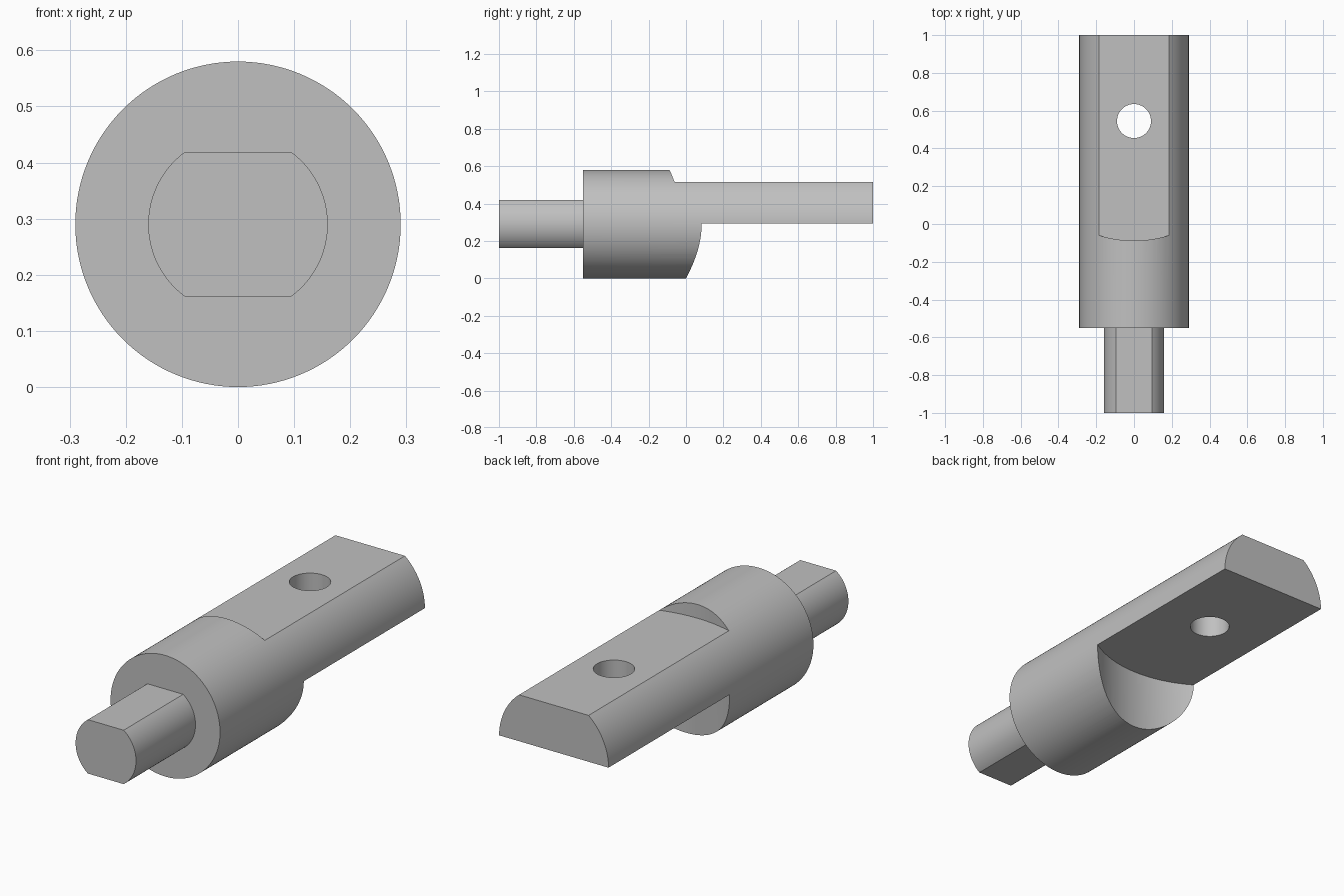
import bpy, bmesh
from math import sin, cos, pi, asin, radians
from mathutils import Vector

default = bpy.data.objects.get("Cube")
if default:
    bpy.data.objects.remove(default, do_unlink=True)

STEEL = (0.53, 0.53, 0.53, 1.0)
steel = bpy.data.materials.new("grey steel")
steel.use_nodes = True
steel.diffuse_color = STEEL
steel.node_tree.nodes["Principled BSDF"].inputs["Base Color"].default_value = STEEL

R = 0.29          # body radius, also the height of its axis
PIN_Y = 0.545     # centre of the pin hole


def arc(radius, start, end, steps):
    return [(radius * cos(start + (end - start) * i / steps),
             radius * sin(start + (end - start) * i / steps)) for i in range(steps + 1)]


def circle(radius, steps):
    return arc(radius, 0, 2 * pi, steps)[:-1]


def prism(name, points, depth):
    """Extrude a closed outline of 3D points by a vector."""
    bm = bmesh.new()
    face = bm.faces.new([bm.verts.new(p) for p in points])
    extruded = bmesh.ops.extrude_face_region(bm, geom=[face])
    moved = [v for v in extruded["geom"] if isinstance(v, bmesh.types.BMVert)]
    bmesh.ops.translate(bm, verts=moved, vec=Vector(depth))
    bmesh.ops.recalc_face_normals(bm, faces=bm.faces)
    mesh = bpy.data.meshes.new(name)
    bm.to_mesh(mesh)
    bm.free()
    mesh.materials.append(steel)
    obj = bpy.data.objects.new(name, mesh)
    bpy.context.collection.objects.link(obj)
    return obj


def along_y(name, outline, y0, y1):
    return prism(name, [(x, y0, R + z) for x, z in outline], (0, y1 - y0, 0))


def upright(name, outline, z0, z1):
    return prism(name, [(x, PIN_Y + y, z0) for x, y in outline], (0, 0, z1 - z0))


def select(obj):
    bpy.ops.object.select_all(action='DESELECT')
    obj.select_set(True)
    bpy.context.view_layer.objects.active = obj


def cut(target, cutter):
    mod = target.modifiers.new("cut", 'BOOLEAN')
    mod.operation = 'DIFFERENCE'
    mod.solver = 'EXACT'
    mod.object = cutter
    cutter.hide_render = True
    select(target)
    bpy.ops.object.modifier_apply(modifier=mod.name)
    bpy.data.objects.remove(cutter, do_unlink=True)


def shoulder(radius):
    """Half round nose facing the front, running straight past the back end."""
    return arc(radius, pi, 2 * pi, 96) + [(radius, 0.6), (-radius, 0.6)]


# Round body with a flat tongue, curved shoulders and a pin hole
body = along_y("body_with_tongue", circle(R, 128), -0.55, 1.0)
cut(body, upright("upper_cutter", shoulder(0.633), 0.514, 0.8))
cut(body, upright("lower_cutter", shoulder(0.545), -0.2, 0.292))
cut(body, upright("hole_cutter", circle(0.09, 64), -0.1, 0.9))

# Drive tang: round bar with flats on top and bottom
TANG_R, FLAT = 0.16, 0.129
a = asin(FLAT / TANG_R)
tang = along_y("drive_tang", arc(TANG_R, -a, a, 32) + arc(TANG_R, pi - a, pi + a, 32),
               -1.0, -0.53)

for obj in (body, tang):
    select(obj)
    bpy.ops.object.shade_smooth_by_angle(angle=radians(25))
